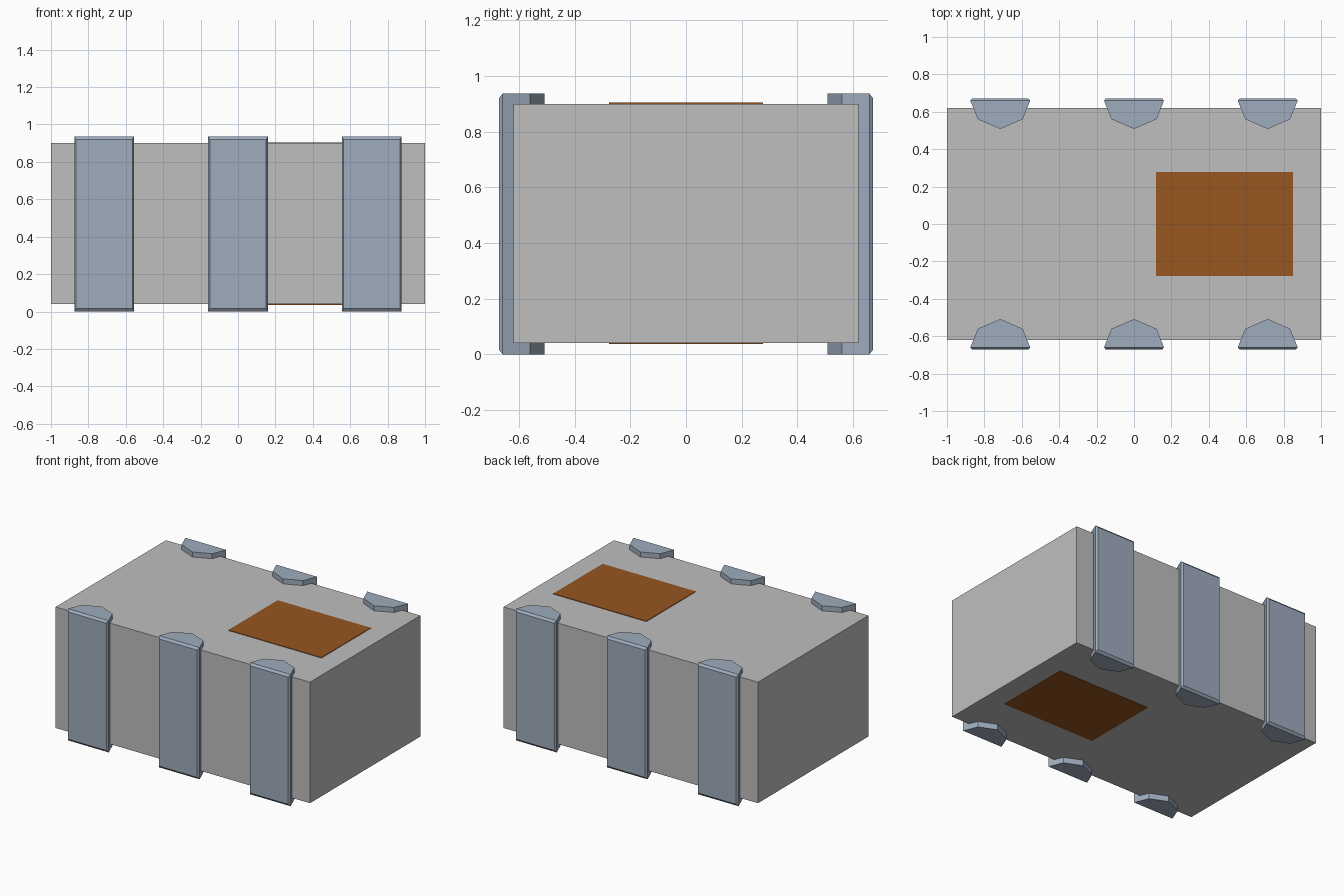
import bpy
import bmesh

cube = bpy.data.objects.get("Cube")
if cube:
    bpy.data.objects.remove(cube, do_unlink=True)


def material(name, rgb):
    mat = bpy.data.materials.new(name)
    mat.use_nodes = True
    color = (*rgb, 1.0)
    mat.diffuse_color = color
    mat.node_tree.nodes["Principled BSDF"].inputs["Base Color"].default_value = color
    return mat


grey = material("light grey", (0.52, 0.52, 0.52))
steel = material("steel blue", (0.345, 0.415, 0.515))
brown = material("orange brown", (0.31, 0.092, 0.0145))


def finish(name, bm, mat):
    bmesh.ops.recalc_face_normals(bm, faces=bm.faces)
    mesh = bpy.data.meshes.new(name)
    bm.to_mesh(mesh)
    bm.free()
    mesh.materials.append(mat)
    obj = bpy.data.objects.new(name, mesh)
    bpy.context.collection.objects.link(obj)
    return obj


def box(name, low, high, mat):
    bm = bmesh.new()
    bmesh.ops.create_cube(bm, size=1)
    for v in bm.verts:
        v.co = [(a + b) / 2 + c * (b - a) for a, b, c in zip(low, high, v.co)]
    return finish(name, bm, mat)


def clamp(name, x, side):
    """Vertical clamp with pointed lips and a chamfered outer plate."""
    half = [(0.12, 0.56), (0.16, 0.659), (0.15, 0.672)]
    outline = [(0, 0.508)] + half + [(-px, py) for px, py in reversed(half)]
    bm = bmesh.new()
    rings = []
    for end, inward in ((0, 1), (HEIGHT, -1)):
        ring = []
        for px, py in outline:
            inset = 0.016 if py > 0.67 else 0
            ring.append(bm.verts.new((x + px, side * py, end + inward * inset)))
        rings.append(ring)
        # lip cap, then the chamfer along the outer edge
        bm.faces.new(ring[:3] + ring[5:])
        bm.faces.new(ring[2:6])
    count = len(outline)
    for i in range(count):
        j = (i + 1) % count
        bm.faces.new((rings[0][i], rings[0][j], rings[1][j], rings[1][i]))
    return finish(name, bm, steel)


HEIGHT = 0.936
BOTTOM, TOP = 0.04, 0.9

# Main block
box("body", (-1, -0.62, BOTTOM), (1, 0.62, TOP), grey)

# Thin panels on the top and underside
for name, low, high in (("top_panel", TOP - 0.002, TOP + 0.004),
                        ("bottom_panel", BOTTOM - 0.004, BOTTOM + 0.002)):
    box(name, (0.118, -0.277, low), (0.85, 0.277, high), brown)

# Three clamps on the front and three on the back
for label, side in (("front", -1), ("back", 1)):
    for place, x in (("right", -0.715), ("middle", 0), ("left", 0.715)):
        clamp(f"{label}_{place}_clamp", x, side)
